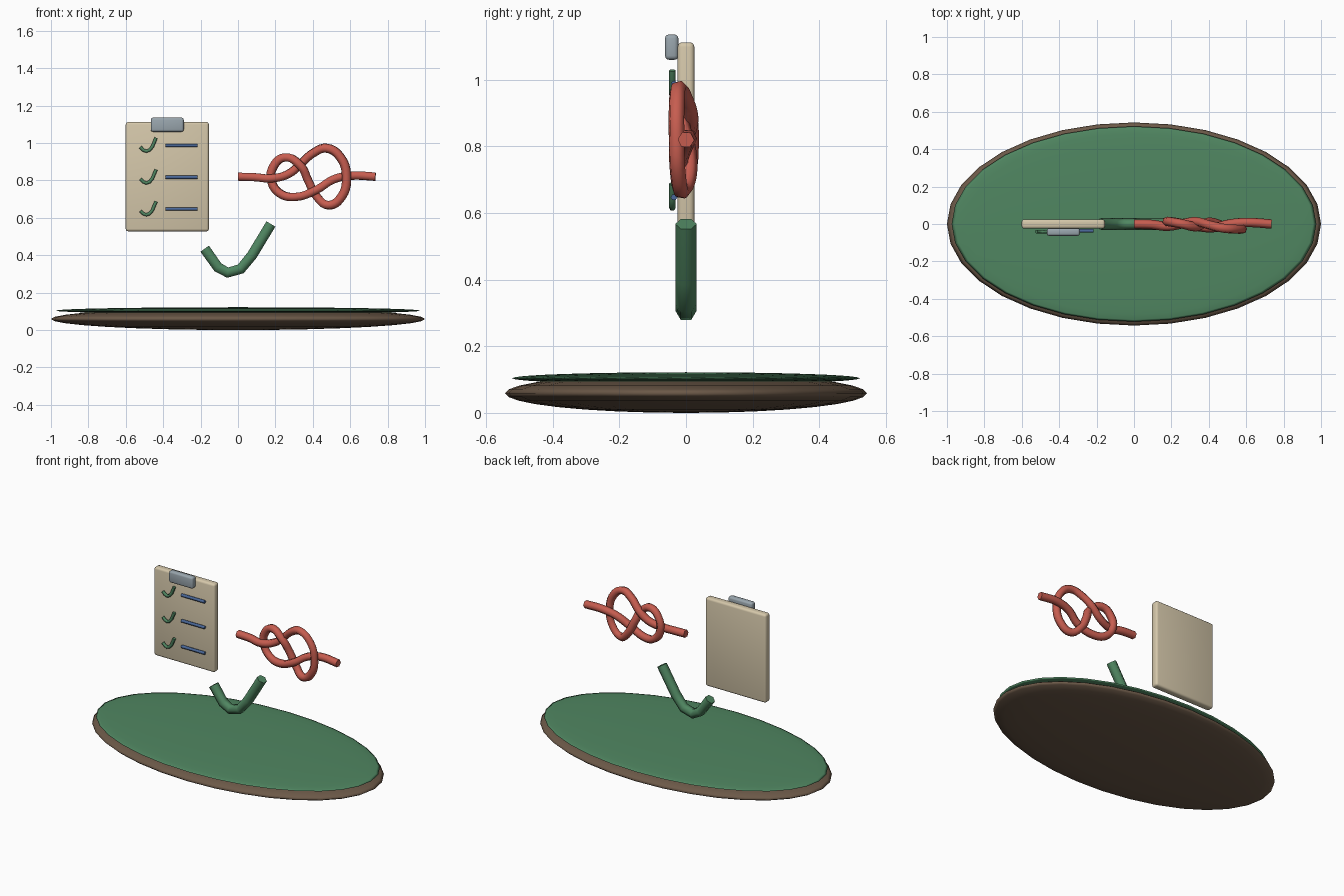
import bpy
from math import radians

if "Cube" in bpy.data.objects:
    bpy.data.objects.remove(bpy.data.objects["Cube"])


def material(name, rgb):
    m = bpy.data.materials.new(name)
    m.diffuse_color = (*rgb, 1)
    m.use_nodes = True
    m.node_tree.nodes["Principled BSDF"].inputs["Base Color"].default_value = m.diffuse_color
    return m


BROWN = material("brown", (0.15, 0.10, 0.065))
GREEN = material("green", (0.08, 0.24, 0.12))
PAPER = material("paper", (0.66, 0.57, 0.40))
STEEL = material("steel", (0.32, 0.38, 0.42))
BLUE = material("blue", (0.07, 0.14, 0.32))
RED = material("red", (0.57, 0.11, 0.08))


def disc(name, centre_z, radii, mat):
    bpy.ops.mesh.primitive_uv_sphere_add(segments=32, ring_count=16, radius=1,
                                         location=(0, 0, centre_z))
    ob = bpy.context.object
    ob.name = name
    ob.scale = radii
    bpy.ops.object.transform_apply(location=False, rotation=False, scale=True)
    bpy.ops.object.shade_smooth()
    ob.data.materials.append(mat)


def block(name, centre, size, bevel, mat):
    bpy.ops.mesh.primitive_cube_add(size=1, location=centre)
    ob = bpy.context.object
    ob.name = name
    ob.scale = size
    bpy.ops.object.transform_apply(location=False, rotation=False, scale=True)
    mod = ob.modifiers.new("rounded_edges", 'BEVEL')
    mod.width = bevel
    mod.segments = 3
    bpy.ops.object.modifier_apply(modifier=mod.name)
    bpy.ops.object.shade_smooth_by_angle(angle=radians(35))
    ob.data.materials.append(mat)


def tube(name, points, radius, mat, smooth_path=False):
    cu = bpy.data.curves.new(name, 'CURVE')
    cu.dimensions = '3D'
    cu.bevel_depth = radius
    cu.bevel_resolution = 1
    cu.use_fill_caps = True
    cu.resolution_u = 5
    if smooth_path:
        sp = cu.splines.new('BEZIER')
        sp.bezier_points.add(len(points) - 1)
        for bp, p in zip(sp.bezier_points, points):
            bp.co = p
            bp.handle_left_type = bp.handle_right_type = 'AUTO'
    else:
        sp = cu.splines.new('POLY')
        sp.points.add(len(points) - 1)
        for pt, p in zip(sp.points, points):
            pt.co = (*p, 1)
    ob = bpy.data.objects.new(name, cu)
    bpy.context.collection.objects.link(ob)
    cu.materials.append(mat)


# Oval base with a green top
disc("base", 0.059, (1.0, 0.543, 0.059), BROWN)
disc("base_top", 0.104, (0.975, 0.522, 0.018), GREEN)

# Clipboard
block("board", (-0.378, 0, 0.82), (0.445, 0.05, 0.585), 0.014, PAPER)
block("clip", (-0.378, -0.043, 1.098), (0.176, 0.04, 0.076), 0.012, STEEL)

# Check list rows
SMALL = [(-0.522, 0.978), (-0.506, 0.962), (-0.49, 0.956), (-0.473, 0.962),
         (-0.458, 0.98), (-0.438, 1.028)]
for i in range(3):
    dz = -0.17 * i
    tube(f"list_check_{i + 1}", [(x, -0.041, z + dz) for x, z in SMALL], 0.01, GREEN)
    tube(f"list_line_{i + 1}", [(-0.388, -0.036, 0.987 + dz),
                                (-0.217, -0.036, 0.987 + dz)], 0.01, BLUE)

# Large check mark
LARGE = [(-0.178, 0.435), (-0.108, 0.336), (-0.055, 0.307), (0.015, 0.327),
         (0.075, 0.40), (0.176, 0.567)]
tube("large_check", [(x, 0, z) for x, z in LARGE], 0.032, GREEN)

# Rope tied in a figure-eight, alternating over and under
ROPE = [(0, 0, 0.82), (0.09, -0.002, 0.817), (0.18, -0.012, 0.811),
        (0.27, 0.004, 0.835), (0.335, 0.012, 0.888), (0.40, -0.005, 0.945),
        (0.475, -0.022, 0.972), (0.55, -0.028, 0.92), (0.58, -0.028, 0.82),
        (0.555, -0.024, 0.715), (0.485, -0.012, 0.667), (0.42, 0.008, 0.715),
        (0.375, 0.004, 0.80), (0.335, -0.015, 0.878), (0.25, 0.002, 0.923),
        (0.19, 0.012, 0.875), (0.178, 0.014, 0.80), (0.225, 0.008, 0.73),
        (0.31, -0.008, 0.712), (0.42, -0.02, 0.75), (0.51, 0.0, 0.805),
        (0.60, 0.008, 0.825), (0.735, 0, 0.82)]
tube("knotted_rope", ROPE, 0.025, RED, smooth_path=True)
